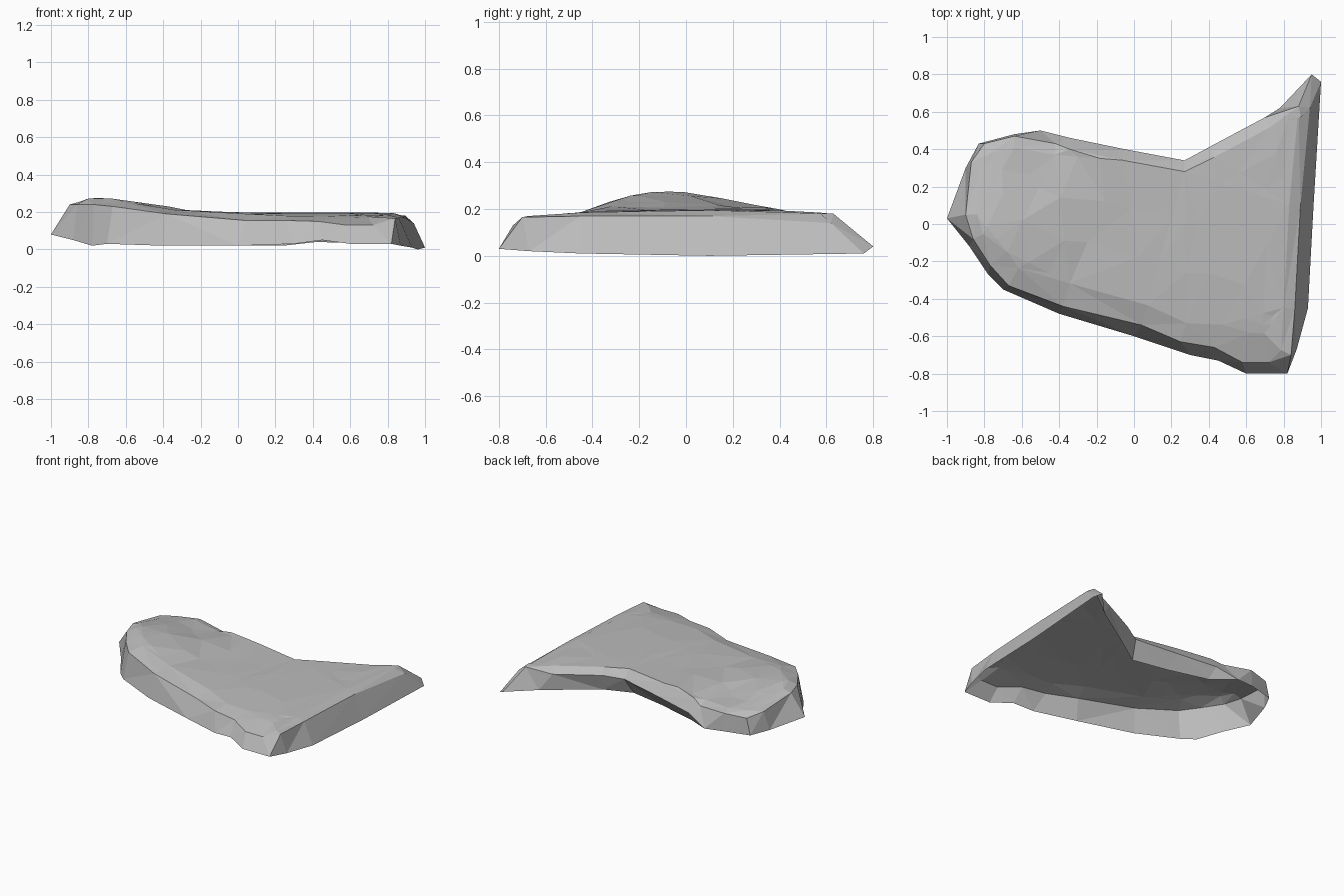
import bpy
import bmesh
import random
from mathutils import Vector

random.seed(4)

cube = bpy.data.objects.get("Cube")
if cube:
    bpy.data.objects.remove(cube, do_unlink=True)


def make_material(name, colour):
    material = bpy.data.materials.new(name)
    material.use_nodes = True
    material.diffuse_color = colour
    shader = material.node_tree.nodes["Principled BSDF"]
    shader.inputs["Base Color"].default_value = colour
    shader.inputs["Roughness"].default_value = 0.9
    return material


def clamp(value):
    return max(0.0, min(1.0, value))


def interpolate(value, knots):
    """Piecewise linear height along a list of (position, height) knots."""
    for (start, low), (end, high) in zip(knots, knots[1:]):
        if value <= end:
            return low + (high - low) * clamp((value - start) / (end - start))
    return knots[-1][1]


# Ground outline, counter-clockwise from the left tip
foot = [
    (-1, .03, .08), (-.88, -.12, .05), (-.78, -.27, .02), (-.7, -.35, .03),
    (-.4, -.48, .02), (0, -.6, .02), (.3, -.7, .03), (.45, -.73, .05),
    (.6, -.8, .03), (.82, -.8, .03), (.87, -.67, .02), (.93, -.45, .01),
    (.96, .1, 0), (1, .76, .01), (.95, .8, .04), (.78, .62, .03),
    (.42, .38, .04), (.24, .27, .02), (-.02, .32, .02), (-.32, .4, .02),
    (-.5, .5, .04), (-.64, .48, .05), (-.83, .43, .05), (-.9, .3, .06),
]

# Upper break line where the walls meet the top
rim = [
    (-.9, .05, .24), (-.86, -.08, .24), (-.77, -.22, .24), (-.67, -.33, .23),
    (-.38, -.44, .19), (.04, -.54, .155), (.25, -.63, .155), (.43, -.66, .15),
    (.58, -.74, .13), (.72, -.74, .13), (.84, -.7, .165), (.86, -.45, .17),
    (.89, .1, .17), (.94, .62, .14), (.88, .63, .18), (.7, .57, .15),
    (.4, .41, .16), (.27, .34, .14), (-.05, .4, .12), (-.34, .46, .1),
    (-.42, .43, .16), (-.64, .47, .18), (-.8, .43, .17), (-.87, .33, .2),
]

ridge = [(-.95, .25), (-.82, .27), (-.7, .275), (-.5, .25),
         (-.25, .207), (0, .197), (.8, .195)]


def top_height(x, y):
    """Gently sloping slab with a raised left end that falls away at the back."""
    height = interpolate(x, ridge)
    raised = clamp((-x - .2) / .3)
    height -= raised * .07 * clamp(y / .36)
    height -= raised * .03 * clamp((-y - .2) / .15)
    height -= .025 * clamp((-y - .35) / .25)
    return height - .015 * clamp((y - .4) / .2)


def inset_point(index):
    """Move a rim point inward, further along the worn front edge."""
    point = Vector(rim[index]).to_2d()
    along = Vector(rim[(index + 1) % len(rim)]).to_2d() - Vector(rim[index - 1]).to_2d()
    inward = Vector((-along.y, along.x)).normalized()
    worn = inward.y > .6
    amount = random.uniform(.1, .17) if worn else .06
    place = point + inward * amount
    return place.x, place.y, top_height(place.x, place.y)


mesh = bmesh.new()
crown = [inset_point(i) for i in range(len(rim))]
rings = [[mesh.verts.new(p) for p in ring] for ring in (foot, rim, crown)]

# Walls and the bevelled shoulder; the underside stays open
for lower, upper in zip(rings, rings[1:]):
    for i in range(len(lower)):
        j = (i + 1) % len(lower)
        mesh.faces.new((lower[i], lower[j], upper[j], upper[i]))

# Top, divided and draped over the height rule
cap = mesh.faces.new(rings[-1])
cap_faces = bmesh.ops.triangulate(mesh, faces=[cap], ngon_method='BEAUTY')["faces"]
inner_edges = {e for f in cap_faces for e in f.edges
               if all(link in cap_faces for link in e.link_faces)}
split = bmesh.ops.subdivide_edges(mesh, edges=list(inner_edges), cuts=2)
for vert in {g for g in split["geom_inner"] if isinstance(g, bmesh.types.BMVert)}:
    wobble = random.uniform(-.003, .003)
    vert.co.z = top_height(vert.co.x, vert.co.y) + wobble
bmesh.ops.triangulate(mesh, faces=mesh.faces[:])

data = bpy.data.meshes.new("rock_slab")
mesh.to_mesh(data)
mesh.free()
data.materials.append(make_material("stone grey", (.5, .5, .5, 1)))
slab = bpy.data.objects.new("rock_slab", data)
bpy.context.collection.objects.link(slab)
